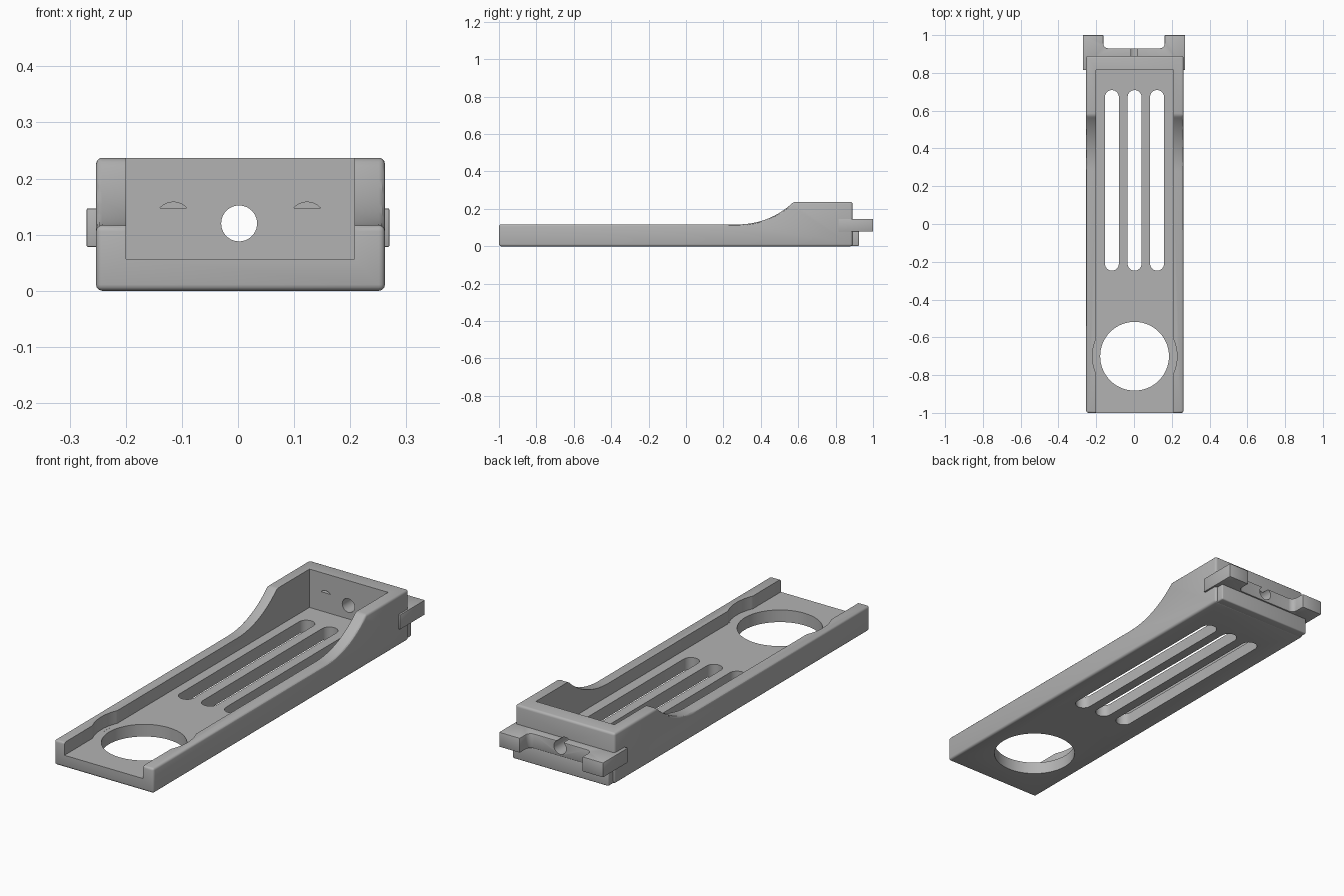
import bpy, bmesh, math
from mathutils import Vector

cube = bpy.data.objects.get("Cube")
if cube:
    bpy.data.objects.remove(cube, do_unlink=True)

grey = bpy.data.materials.new("plain grey")
grey.use_nodes = True
COLOUR = (0.45, 0.45, 0.45, 1)
grey.diffuse_color = COLOUR
grey.node_tree.nodes["Principled BSDF"].inputs["Base Color"].default_value = COLOUR

CX = 0.004          # centre line of the tray


def arc(cx, cy, r, start, end, n=12):
    steps = [math.radians(start + (end - start) * i / n) for i in range(n + 1)]
    return [(cx + r * math.cos(a), cy + r * math.sin(a)) for a in steps]


def prism(name, outline, axis, lo, hi):
    """Extrude an outline along an axis: x uses (y, z), y uses (x, z), z uses (x, y)."""
    place = {"x": lambda p: (lo, p[0], p[1]),
             "y": lambda p: (p[0], lo, p[1]),
             "z": lambda p: (p[0], p[1], lo)}[axis]
    shift = Vector([hi - lo if a == axis else 0 for a in "xyz"])
    bm = bmesh.new()
    face = bm.faces.new([bm.verts.new(place(p)) for p in outline])
    moved = bmesh.ops.extrude_face_region(bm, geom=[face])["geom"]
    bmesh.ops.translate(bm, vec=shift,
                        verts=[v for v in moved if isinstance(v, bmesh.types.BMVert)])
    bmesh.ops.recalc_face_normals(bm, faces=bm.faces[:])
    mesh = bpy.data.meshes.new(name)
    bm.to_mesh(mesh)
    bm.free()
    mesh.materials.append(grey)
    obj = bpy.data.objects.new(name, mesh)
    bpy.context.collection.objects.link(obj)
    return obj


def rect(x0, y0, x1, y1):
    return [(x0, y0), (x1, y0), (x1, y1), (x0, y1)]


def activate(obj):
    bpy.ops.object.select_all(action="DESELECT")
    obj.select_set(True)
    bpy.context.view_layer.objects.active = obj


def bevel(obj, width, segments=3):
    activate(obj)
    mod = obj.modifiers.new("rounded edges", "BEVEL")
    mod.width, mod.segments = width, segments
    mod.limit_method, mod.angle_limit = "ANGLE", math.radians(35)
    bpy.ops.object.modifier_apply(modifier=mod.name)


def cut(obj, cutter):
    activate(obj)
    mod = obj.modifiers.new("cut", "BOOLEAN")
    mod.operation, mod.solver, mod.object = "DIFFERENCE", "EXACT", cutter
    bpy.ops.object.modifier_apply(modifier=mod.name)
    bpy.data.objects.remove(cutter, do_unlink=True)


def circle(cx, cy, r, n=64):
    return arc(cx, cy, r, 0, 360, n)[:-1]


# Tray: side profile with a curved rise to the tall rear walls
rise = arc(0.28, 0.54, 0.423, -90, -45.8, 16)
profile = [(-1, 0), (0.89, 0), (0.89, 0.237), (0.575, 0.237)] + rise[-2::-1] + [(-1, 0.117)]
tray = prism("tray", profile, "x", -0.253, 0.262)
bevel(tray, 0.011)

# Open channel and the round clearance in its side walls
cut(tray, prism("channel_cutter", rect(-0.2, -1.1, 0.208, 0.815), "z", 0.057, 0.4))
cut(tray, prism("clearance_cutter", circle(CX, -0.7, 0.224), "z", 0.0571, 0.4))

# Large round hole and three long slots through the floor
cut(tray, prism("round_hole_cutter", circle(CX - 0.001, -0.7, 0.182), "z", -0.1, 0.3))
for x in (-0.117, 0.003, 0.122):
    slot = arc(x, 0.672, 0.037, 0, 180) + arc(x, -0.21, 0.037, 180, 360)
    cut(tray, prism("slot_cutter", slot, "z", -0.1, 0.3))

# Small crescent pockets in the rear wall
for x in (-0.115, 0.123):
    cut(tray, prism("crescent_cutter", arc(x, 0.125, 0.033, 42, 138), "y", 0.7, 0.85))

# Rear clip: flanges beside the tray and two prongs behind it
half = [(0, 0.93)] + arc(0.137, 0.955, 0.025, -90, 0, 6) + [
    (0.162, 1), (0.27, 1), (0.27, 0.815), (0.23, 0.815), (0.23, 0.85), (0, 0.85)]
outline = half[:-1] + [(-x, y) for x, y in reversed(half[1:-1])]
clip = prism("rear_clip", outline, "z", 0.078, 0.147)
bevel(clip, 0.003, 2)

# Lower rear plate
plate = prism("rear_plate", rect(-0.245, 0.85, 0.252, 0.925), "z", 0.001, 0.08)
bevel(plate, 0.006)

# Screw hole through the rear wall, clip and plate
for part in (tray, clip, plate):
    cut(part, prism("screw_hole_cutter", circle(0.002, 0.12, 0.032, 40), "y", 0.7, 1.1))

for part in (tray, clip, plate):
    activate(part)
    bpy.ops.object.shade_smooth_by_angle(angle=math.radians(30))
